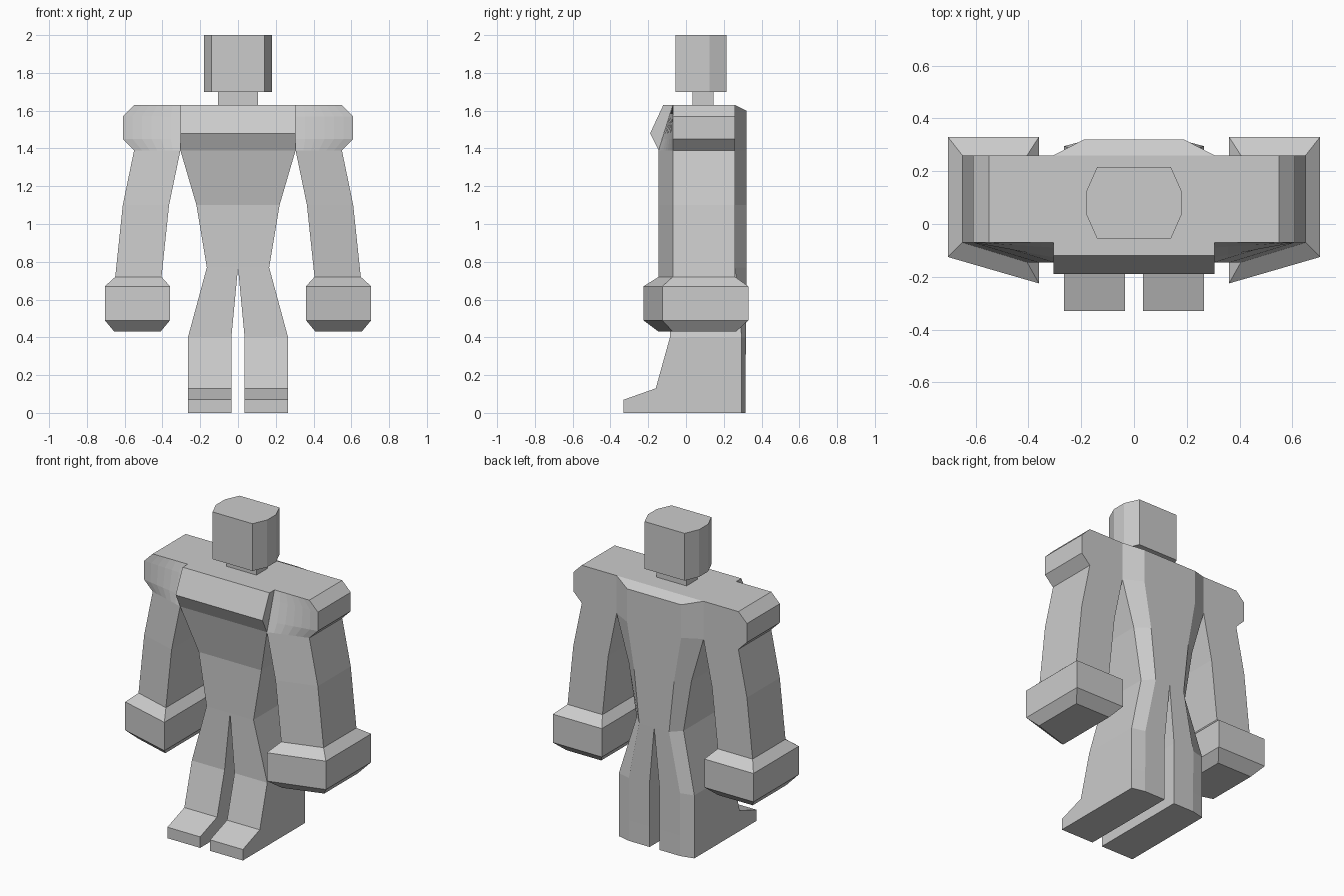
import bpy, bmesh

if "Cube" in bpy.data.objects:
    bpy.data.objects.remove(bpy.data.objects["Cube"])

grey = bpy.data.materials.new("light_grey")
grey.diffuse_color = (0.6, 0.6, 0.6, 1)
grey.use_nodes = True
grey.node_tree.nodes["Principled BSDF"].inputs["Base Color"].default_value = grey.diffuse_color


def loft(name, rings, top=False, bottom=False, skip=(), skip_rows=0, mirror=False):
    """Skin rings (z, [(x, y), ...]) from top to bottom, leaving joints open."""
    bm = bmesh.new()
    rows = [[bm.verts.new((x, y, z)) for x, y in pts] for z, pts in rings]
    n = len(rows[0])
    for i in range(len(rows) - 1):
        a, b = rows[i], rows[i + 1]
        for j in range(n):
            if i < skip_rows and j in skip:
                continue
            k = (j + 1) % n
            bm.faces.new((a[j], b[j], b[k], a[k]))
    if top:
        bm.faces.new(rows[0])
    if bottom:
        bm.faces.new(rows[-1][::-1])
    bmesh.ops.remove_doubles(bm, verts=bm.verts[:], dist=0.0005)
    mesh = bpy.data.meshes.new(name)
    bm.to_mesh(mesh)
    bm.free()
    mesh.materials.append(grey)
    obj = bpy.data.objects.new(name, mesh)
    bpy.context.collection.objects.link(obj)
    if mirror:
        obj.modifiers.new("mirror", 'MIRROR')
    return obj


def both_sides(half):
    return half + [(-x, y) for x, y in reversed(half)]


# Torso: z, half width, front y, shoulder joint y, back panel half width, back y
torso = [
    (1.63, .305, -.12, -.07, .305, .26),
    (1.60, .305, -.134, -.079, .19, .32),
    (1.48, .305, -.19, -.117, .19, .32),
    (1.39, .305, -.145, -.145, .19, .32),
    (1.10, .22, -.08, -.08, .14, .32),
    (0.77, .165, -.08, -.08, .105, .32),
]
loft("torso", [(z, both_sides([(w, f), (w, j), (w, .26), (bw, b)]))
               for z, w, f, j, bw, b in torso],
     top=True, skip=(1, 5), skip_rows=3)


# Arms: a slanted front split into columns, with a straight back
def limb_ring(xi, xo, yi, yo, yb, cols=6):
    front = [(xi + (xo - xi) * c / cols, yi + (yo - yi) * c / cols)
             for c in range(cols + 1)]
    return front + [(xo, yb), (xi, yb)]


arm = [(1.63, .305, .55, -.07), (1.57, .305, .61, -.089),
       (1.45, .305, .61, -.126), (1.39, .305, .55, -.145),
       (1.10, .365, .61, -.145), (0.72, .405, .65, -.145)]
loft("arm", [(z, limb_ring(xi, xo, yi, -.07, .26)) for z, xi, xo, yi in arm],
     top=True, skip=(8,), skip_rows=3, mirror=True)

# Hands: bevelled blocks
hand = [(0.72, .405, .65, -.145, -.07, .26), (0.67, .36, .705, -.225, -.125, .33),
        (0.49, .36, .705, -.225, -.125, .33), (0.43, .41, .655, -.145, -.07, .265)]
loft("hand", [(z, limb_ring(*r, cols=1)) for z, *r in hand],
     bottom=True, mirror=True)

# Legs with feet: z, inner x, outer x, front y, outer back y, back ridge x, back y
leg = [
    (0.77, 0, .165, -.08, .26, .105, .32),
    (0.40, .035, .265, -.085, .295, .18, .317),
    (0.13, .035, .265, -.16, .295, .18, .315),
    (0.07, .035, .265, -.33, .295, .18, .315),
    (0.00, .035, .265, -.33, .295, .18, .315),
]
loft("leg", [(z, [(xi, f), (xo, f), (xo, bo), (xr, b), (xi, b)])
             for z, xi, xo, f, bo, xr, b in leg],
     bottom=True, mirror=True)

# Neck
neck = both_sides([(.105, .035), (.105, .145)])
loft("neck", [(1.70, neck), (1.63, neck)])

# Head: prism with flat front and back and angled cheeks
head = both_sides([(.14, -.055), (.18, .035), (.18, .125), (.14, .215)])
loft("head", [(2.0, head), (1.70, head)], top=True, bottom=True)
